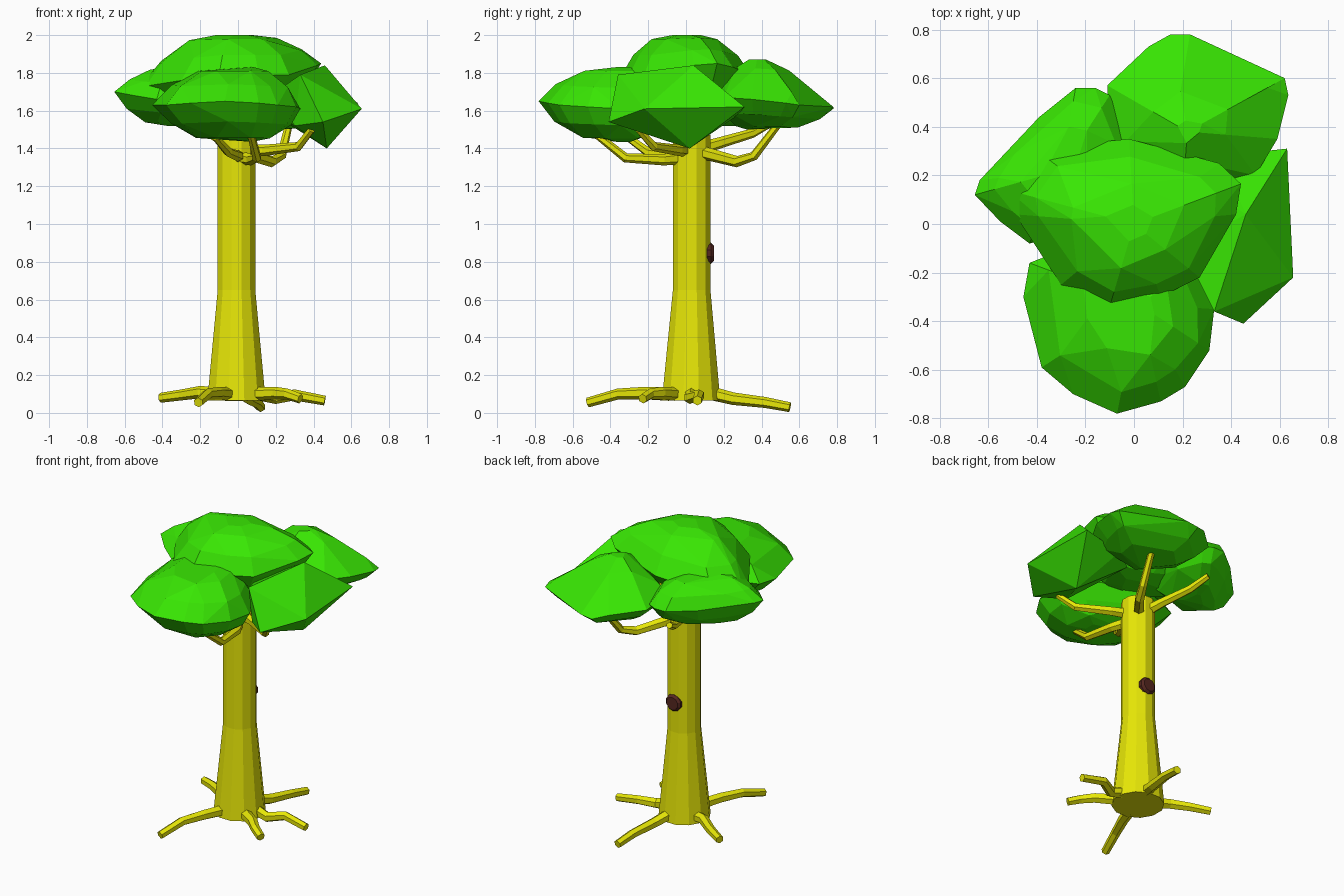
import bpy, bmesh, math, random
from mathutils import Vector

random.seed(4)


def material(name, color):
    m = bpy.data.materials.new(name)
    m.diffuse_color = (*color, 1)
    return m


BARK = material("yellow_bark", (0.8, 0.8, 0.002))
LEAF = material("leaf_green", (0.04, 0.79, 0.001))
KNOT = material("dark_brown", (0.09, 0.02, 0.014))


def finish(name, bm, mat):
    bmesh.ops.recalc_face_normals(bm, faces=bm.faces[:])
    me = bpy.data.meshes.new(name)
    bm.to_mesh(me)
    bm.free()
    me.materials.append(mat)
    ob = bpy.data.objects.new(name, me)
    bpy.context.collection.objects.link(ob)
    return ob


def tube(name, path, radii, sides, mat):
    """Flat-sided tube along a path, capped at both ends."""
    bm = bmesh.new()
    pts = [Vector(p) for p in path]
    rings = []
    for i, p in enumerate(pts):
        d = (pts[min(i + 1, len(pts) - 1)] - pts[max(i - 1, 0)]).normalized()
        ref = Vector((0, 0, 1)) if abs(d.z) < 0.9 else Vector((0, 1, 0))
        u = d.cross(ref).normalized()
        v = u.cross(d)
        ring = []
        for k in range(sides):
            a = 2 * math.pi * (k + 0.5) / sides
            ring.append(bm.verts.new(p + radii[i] * (math.cos(a) * u + math.sin(a) * v)))
        rings.append(ring)
    for a, b in zip(rings, rings[1:]):
        for k in range(sides):
            n = (k + 1) % sides
            bm.faces.new((a[k], a[n], b[n], b[k]))
    bm.faces.new(rings[0])
    bm.faces.new(rings[-1])
    return finish(name, bm, mat)


def hull(name, points):
    """Faceted convex clump of leaves."""
    bm = bmesh.new()
    for p in points:
        bm.verts.new(p)
    bmesh.ops.convex_hull(bm, input=bm.verts[:])
    loose = [v for v in bm.verts if not v.link_faces]
    bmesh.ops.delete(bm, geom=loose, context='VERTS')
    bmesh.ops.dissolve_limit(bm, angle_limit=math.radians(8),
                             verts=bm.verts[:], edges=bm.edges[:])
    return finish(name, bm, LEAF)


ROUND = ((0.8, 0.5), (0.5, 0.9), (0.2, 1.0))
CONE = ((0.8, 0.28), (0.45, 0.78), (0.15, 1.0))


def clump(name, outline, centre, top, bottom, top_shape=ROUND):
    """Widest outline, shrunk towards a rounded top and bottom."""
    points = list(outline)
    cx, cy = centre
    for limit, shape in ((top, top_shape), (bottom, ROUND)):
        for s, h in shape:
            for x, y, z in outline[::1 if s > 0.6 else 2]:
                k = s + random.uniform(-0.04, 0.04)
                points.append((cx + (x - cx) * k, cy + (y - cy) * k, z + (limit - z) * h))
    return hull(name, points)


# Trunk: flared base, straight upper part
tube("trunk", [(-0.008, 0.027, 0.065), (-0.008, 0.03, 0.65), (-0.008, 0.03, 1.47)],
     [0.16, 0.103, 0.103], 12, BARK)

# Knot: shallow disc on the back of the trunk
tube("knot", [(0.0, 0.11, 0.845), (0.0, 0.132, 0.845), (0.0, 0.147, 0.845)],
     [0.056, 0.056, 0.042], 10, KNOT)

# Roots spreading over the ground
roots = {
    "back": [(0.025, 0.15, 0.1), (0.06, 0.25, 0.075), (0.1, 0.42, 0.055), (0.12, 0.55, 0.03)],
    "front_right": [(0.1, -0.06, 0.1), (0.2, -0.13, 0.105), (0.26, -0.19, 0.1), (0.33, -0.23, 0.075)],
    "front": [(-0.05, -0.09, 0.1), (-0.1, -0.22, 0.105), (-0.16, -0.36, 0.1), (-0.21, -0.52, 0.055)],
    "left": [(-0.12, 0.07, 0.1), (-0.2, 0.1, 0.11), (-0.3, 0.17, 0.095), (-0.41, 0.23, 0.08)],
    "right": [(0.12, 0.03, 0.1), (0.2, 0.02, 0.08), (0.3, 0.07, 0.095), (0.46, 0.06, 0.065)],
}
for side, path in roots.items():
    tube("root_" + side, path, [0.036, 0.033, 0.029, 0.026], 6, BARK)

# Branches bending up into the leaves
branches = {
    "right": [(0.04, 0.0, 1.39), (0.14, -0.04, 1.39), (0.32, -0.17, 1.41), (0.39, -0.25, 1.5)],
    "back_left": [(-0.03, 0.08, 1.4), (-0.07, 0.18, 1.43), (-0.15, 0.35, 1.48), (-0.2, 0.46, 1.54)],
    "back_right": [(0.03, 0.08, 1.38), (0.18, 0.27, 1.33), (0.23, 0.36, 1.36), (0.27, 0.49, 1.53)],
    "front": [(0.02, -0.02, 1.35), (0.07, -0.12, 1.34), (0.1, -0.32, 1.35), (0.07, -0.47, 1.47)],
    "front_left": [(0.0, -0.02, 1.36), (0.0, -0.1, 1.36), (-0.05, -0.2, 1.38), (-0.12, -0.31, 1.46)],
}
for side, path in branches.items():
    tube("branch_" + side, path, [0.035, 0.03, 0.025, 0.02], 6, BARK)

# Leaf clumps
clump("leaves_top",
      [(-0.52, 0.14, 1.73), (-0.41, 0.31, 1.74), (-0.02, 0.35, 1.78), (0.35, 0.25, 1.83),
       (0.44, 0.165, 1.85), (0.42, 0.04, 1.84), (0.27, -0.22, 1.79), (0.11, -0.3, 1.79),
       (-0.1, -0.34, 1.79), (-0.3, -0.25, 1.76), (-0.49, 0.04, 1.73)],
      (0.0, 0.0), 2.0, 1.6)
clump("leaves_front",
      [(-0.43, -0.16, 1.64), (-0.455, -0.3, 1.63), (-0.42, -0.45, 1.63), (-0.38, -0.59, 1.63),
       (-0.25, -0.7, 1.64), (-0.07, -0.78, 1.65), (0.11, -0.73, 1.64), (0.21, -0.67, 1.63),
       (0.31, -0.52, 1.62), (0.33, -0.35, 1.61), (0.25, -0.18, 1.62), (-0.1, -0.03, 1.65)],
      (0.02, -0.33), 1.83, 1.435)
clump("leaves_back",
      [(-0.11, 0.57, 1.66), (0.06, 0.73, 1.64), (0.15, 0.78, 1.61), (0.23, 0.78, 1.62),
       (0.62, 0.6, 1.63), (0.635, 0.53, 1.64), (0.59, 0.35, 1.66), (0.5, 0.2, 1.67),
       (0.2, 0.13, 1.68), (-0.1, 0.33, 1.68)],
      (0.22, 0.38), 1.87, 1.5, CONE)
clump("leaves_left",
      [(-0.655, 0.12, 1.7), (-0.635, 0.18, 1.7), (-0.53, 0.3, 1.69), (-0.39, 0.44, 1.68),
       (-0.24, 0.56, 1.68), (-0.16, 0.56, 1.68), (-0.1, 0.53, 1.68), (-0.02, 0.35, 1.68),
       (-0.1, 0.0, 1.67), (-0.43, -0.08, 1.66), (-0.55, 0.01, 1.68)],
      (-0.3, 0.22), 1.83, 1.52)
# Right clump is coarser and pointed underneath
hull("leaves_right",
     [(0.63, 0.31, 1.62), (0.655, -0.22, 1.61), (0.45, -0.41, 1.54), (0.33, -0.36, 1.79),
      (0.3, -0.28, 1.52), (0.2, -0.1, 1.7), (0.22, 0.2, 1.56), (0.35, 0.28, 1.58),
      (0.47, 0.02, 1.4), (0.46, 0.04, 1.84), (0.51, 0.17, 1.74)])
